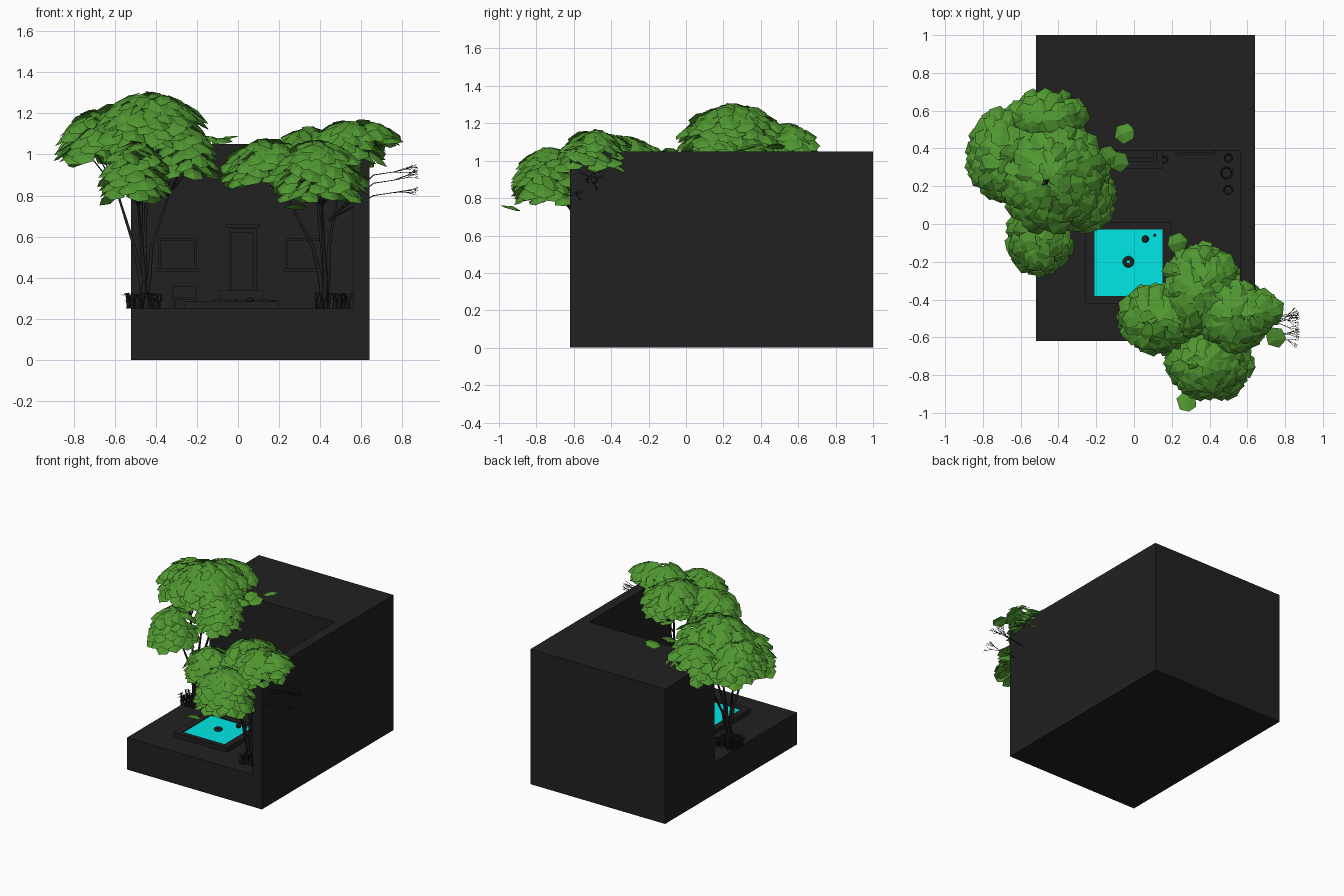
import bpy, bmesh, math, random
from mathutils import Vector, Matrix

if "Cube" in bpy.data.objects:
    bpy.data.objects.remove(bpy.data.objects["Cube"])

random.seed(7)


def material(name, rgb):
    m = bpy.data.materials.new(name)
    m.diffuse_color = (*rgb, 1)
    m.use_nodes = True
    m.node_tree.nodes["Principled BSDF"].inputs["Base Color"].default_value = m.diffuse_color
    return m


DARK = material("dark", (0.015, 0.015, 0.015))
GREEN = material("leaf_green", (0.08, 0.31, 0.03))
WATER = material("water_cyan", (0.0, 0.8, 0.78))


def finish(name, bm, mat=DARK):
    me = bpy.data.meshes.new(name)
    bm.to_mesh(me)
    bm.free()
    me.materials.append(mat)
    ob = bpy.data.objects.new(name, me)
    bpy.context.collection.objects.link(ob)
    return ob


def add_box(bm, x0, x1, y0, y1, z0, z1):
    m = Matrix.Translation(((x0 + x1) / 2, (y0 + y1) / 2, (z0 + z1) / 2)) @ \
        Matrix.Diagonal((x1 - x0, y1 - y0, z1 - z0, 1))
    bmesh.ops.create_cube(bm, size=1, matrix=m)


def boxes(name, *dims, mat=DARK):
    bm = bmesh.new()
    for d in dims:
        add_box(bm, *d)
    return finish(name, bm, mat)


def prism(name, pts, mat=DARK):
    """Extrude an XY outline between two heights."""
    outline, z0, z1 = pts
    bm = bmesh.new()
    f = bm.faces.new([bm.verts.new((x, y, z0)) for x, y in outline])
    ext = bmesh.ops.extrude_face_region(bm, geom=[f])["geom"]
    bmesh.ops.translate(bm, vec=(0, 0, z1 - z0),
                        verts=[v for v in ext if isinstance(v, bmesh.types.BMVert)])
    bmesh.ops.recalc_face_normals(bm, faces=bm.faces)
    return finish(name, bm, mat)


def lathe(name, profile, x, y, z):
    bm = bmesh.new()
    vs = [bm.verts.new((r, 0, h)) for r, h in profile]
    es = [bm.edges.new(p) for p in zip(vs, vs[1:])]
    bmesh.ops.spin(bm, geom=vs + es, cent=(0, 0, 0), axis=(0, 0, 1), angle=math.tau, steps=16)
    bmesh.ops.remove_doubles(bm, verts=bm.verts, dist=1e-5)
    bmesh.ops.recalc_face_normals(bm, faces=bm.faces)
    ob = finish(name, bm)
    ob.location = (x, y, z)
    return ob


def tubes(name, paths, radius):
    cu = bpy.data.curves.new(name, "CURVE")
    cu.dimensions = "3D"
    cu.bevel_depth = radius
    cu.bevel_resolution = 1
    cu.use_fill_caps = True
    for path in paths:
        sp = cu.splines.new("POLY")
        sp.points.add(len(path) - 1)
        for p, (co, r) in zip(sp.points, path):
            p.co = (*co, 1)
            p.radius = r
    cu.materials.append(DARK)
    ob = bpy.data.objects.new(name, cu)
    bpy.context.collection.objects.link(ob)
    return ob


# Terrain block: low courtyard base, and an L of tall walls at the back and right
boxes("courtyard_base", (-0.52, 0.64, -0.62, 1.0, 0, 0.25))
prism("tall_walls", ([(0.64, -0.62), (0.64, 1.0), (-0.52, 1.0), (-0.52, 0.39),
                      (0.56, 0.39), (0.56, -0.62)], 0.25, 1.05))

# Pool with raised rim, water, ring float and small floats
boxes("pool_rim", (-0.26, 0.2, -0.03, 0.01, 0.25, 0.285), (-0.26, 0.2, -0.42, -0.38, 0.25, 0.285),
      (-0.26, -0.21, -0.38, -0.03, 0.25, 0.285), (0.15, 0.2, -0.38, -0.03, 0.25, 0.285))
boxes("pool_water", (-0.21, 0.15, -0.38, -0.03, 0.25, 0.278), mat=WATER)
bpy.ops.mesh.primitive_torus_add(major_segments=24, minor_segments=10, major_radius=0.02,
                                 minor_radius=0.01, location=(-0.03, -0.2, 0.286))
ring = bpy.context.object
ring.name = "ring_float"
ring.data.materials.append(DARK)
bpy.ops.object.shade_smooth()
lathe("ball_float", [(0, 0), (0.015, 0.005), (0.019, 0.015), (0.015, 0.026), (0, 0.031)],
      0.06, -0.08, 0.274)
lathe("small_float", [(0, 0), (0.006, 0), (0.007, 0.008), (0, 0.014)], 0.11, -0.06, 0.276)

# House front: door, steps, windows, lamp
boxes("door_frame", (-0.045, -0.03, 0.37, 0.39, 0.34, 0.64), (0.075, 0.09, 0.37, 0.39, 0.34, 0.64),
      (-0.045, 0.09, 0.37, 0.39, 0.62, 0.64))
boxes("door", (-0.03, 0.075, 0.382, 0.39, 0.34, 0.62),
      *[(x, x + 0.035, 0.376, 0.385, z, z + 0.07) for x in (-0.018, 0.028) for z in (0.36, 0.445, 0.53)])
boxes("door_canopy", (-0.06, 0.105, 0.35, 0.39, 0.645, 0.66))
boxes("door_steps", (-0.12, 0.15, 0.29, 0.39, 0.25, 0.295), (-0.09, 0.12, 0.33, 0.39, 0.295, 0.34))
for side, x0, x1 in (("left", -0.39, -0.2), ("right", 0.23, 0.42)):
    xm = (x0 + x1) / 2
    boxes(side + "_window", (x0, x0 + 0.012, 0.375, 0.39, 0.44, 0.59),
          (x1 - 0.012, x1, 0.375, 0.39, 0.44, 0.59), (x0, x1, 0.375, 0.39, 0.578, 0.59),
          (x0 - 0.01, x1 + 0.01, 0.365, 0.39, 0.43, 0.445), (x0, x1, 0.386, 0.39, 0.44, 0.59),
          (xm - 0.004, xm + 0.004, 0.38, 0.39, 0.44, 0.59))
boxes("bench", (-0.32, -0.2, 0.3, 0.36, 0.295, 0.305), (-0.32, -0.2, 0.355, 0.365, 0.305, 0.36),
      *[(x, x + 0.01, y, y + 0.01, 0.25, 0.295) for x in (-0.315, -0.215) for y in (0.305, 0.345)])

# Pots by the door and along the right wall
POT = [(0, 0), (0.018, 0), (0.028, 0.04), (0.031, 0.05), (0.025, 0.05), (0.02, 0.035), (0, 0.035)]
for i, (x, y, s) in enumerate([(0.16, 0.34, 0.7), (0.5, 0.35, 0.8), (0.49, 0.27, 1.2), (0.5, 0.18, 0.9)]):
    pot = lathe(f"pot_{i}", [(r * s, h * s * 1.2) for r, h in POT], x, y, 0.25)


def add_leaf(bm, pos, yaw, droop, roll, s):
    """Broad leaf folded along its midrib, hanging away from its base."""
    m = Matrix.Translation(pos) @ Matrix.Rotation(yaw, 4, "Z") @ \
        Matrix.Rotation(droop, 4, "Y") @ Matrix.Rotation(roll, 4, "X") @ Matrix.Scale(s, 4)
    def v(*c):
        return bm.verts.new(m @ Vector(c))
    a, b, c = v(-0.5, 0, 0), v(0.1, 0, 0.08), v(0.55, 0, -0.05)
    for k in (1, -1):
        p, q = v(-0.32, 0.4 * k, -0.04), v(0.25, 0.46 * k, -0.08)
        f1, f2 = [a, b, q, p], [b, c, q]
        for f in (f1, f2):
            bm.faces.new(f[::-1] if k < 0 else f)


def canopy(name, lumps, strays):
    bm = bmesh.new()
    for (cx, cy, cz), (rx, ry, rz), n in lumps:
        for i in range(n):
            a = i * 2.39996
            h = 1 - 1.5 * (i + 0.5) / n
            w = math.sqrt(1 - h * h) * random.uniform(0.85, 1.0)
            pos = Vector((cx + rx * w * math.cos(a), cy + ry * w * math.sin(a), cz + rz * h))
            add_leaf(bm, pos, a + random.uniform(-0.5, 0.5), random.uniform(0.1, 0.3) + 0.45 * w,
                     random.uniform(-0.35, 0.35), random.uniform(0.095, 0.13))
    for p in strays:
        add_leaf(bm, Vector(p), random.uniform(0, 6), 0.2, 0.1, 0.11)
    return finish(name, bm, GREEN)


left_lumps = [((-0.43, 0.25, 1.12), (0.27, 0.27, 0.17), 110),
              ((-0.68, 0.36, 1.05), (0.18, 0.22, 0.15), 70),
              ((-0.46, 0.55, 1.05), (0.2, 0.14, 0.14), 50),
              ((-0.5, -0.08, 0.88), (0.15, 0.17, 0.17), 60),
              ((-0.26, 0.14, 0.98), (0.14, 0.16, 0.15), 45)]
right_lumps = [((0.36, -0.36, 1.0), (0.19, 0.23, 0.12), 80),
               ((0.53, -0.48, 1.03), (0.17, 0.18, 0.12), 60),
               ((0.14, -0.5, 0.93), (0.2, 0.16, 0.13), 70),
               ((0.4, -0.73, 0.88), (0.2, 0.18, 0.18), 85),
               ((0.64, -0.47, 1.09), (0.12, 0.1, 0.06), 18)]
canopy("left_tree_leaves", left_lumps,
       [(-0.05, 0.48, 1.08), (-0.08, 0.33, 1.07), (-0.14, 0.36, 1.08), (-0.17, 0.3, 1.05)])
canopy("right_tree_leaves", right_lumps, [(0.23, -0.1, 0.95), (0.75, -0.6, 1.07), (0.28, -0.94, 0.75)])


def tree_wood(name, base, lumps):
    """Several stems bending from the base into each leaf cluster, with side shoots."""
    b, paths = Vector(base), []
    for c, r, n in lumps:
        c = Vector(c)
        fork = b.lerp(c, 0.2)
        fork.z = b.z + 0.3
        mid = fork.lerp(c, 0.5) + Vector((0, 0, 0.03))
        paths.append([(b, 1.3), (b.lerp(fork, 0.5) + Vector((0.008, 0, 0)), 1), (fork, 0.8), (mid, 0.5), (c, 0.25)])
        for k in range(6):
            a = k * math.tau / 6
            end = c + Vector((r[0] * math.cos(a), r[1] * math.sin(a), 0.3 * r[2])) * 0.8
            paths.append([(mid, 0.35), (mid.lerp(end, 0.5) + Vector((0, 0, 0.02)), 0.25), (end, 0.1)])
    return tubes(name, paths, 0.011)


tree_wood("left_tree_wood", (-0.46, 0.12, 0.25), left_lumps)
tree_wood("right_tree_wood", (0.42, -0.46, 0.25), right_lumps[:4])

# Bare twigs reaching out past the right wall
twigs = []


def grow(p, d, length, depth):
    q = p + d * length
    q.x = min(q.x, 0.905)
    twigs.append([(p, 0.4 + 0.4 * depth), (q, 0.3 + 0.3 * depth)])
    if depth:
        for t in (-1, 0.1, 1):
            nd = Vector((d.x, d.y + 0.38 * t + random.uniform(-0.2, 0.2),
                         d.z + random.uniform(-0.3, 0.3))).normalized()
            grow(q, nd, length * 0.62, depth - 1)


for end in ((0.66, -0.57, 0.8), (0.66, -0.48, 0.86), (0.66, -0.53, 0.9)):
    start, end = Vector((0.44, -0.47, 0.68)), Vector(end)
    twigs.append([(start, 3), (end, 1.6)])
    grow(end, Vector((1, random.uniform(-0.3, 0.3), 0.15)).normalized(), 0.1, 3)
tubes("bare_twigs", twigs, 0.0016)

# Grass tufts around the tree bases
for side, cx, cy in (("left", -0.46, 0.11), ("right", 0.46, -0.46)):
    bm = bmesh.new()
    for i in range(110):
        p = Vector((cx + random.uniform(-0.08, 0.08), cy + random.uniform(-0.07, 0.07), 0.25))
        a, l = random.uniform(0, math.tau), random.uniform(0.03, 0.06)
        out, across = Vector((math.cos(a), math.sin(a), 0)), Vector((-math.sin(a), math.cos(a), 0)) * 0.006
        mid = p + out * l * 0.3 + Vector((0, 0, l * 1.3))
        tip = p + out * l * 0.8 + Vector((0, 0, l * 1.1))
        v = [bm.verts.new(c) for c in (p - across, p + across, mid + across, mid - across, tip)]
        bm.faces.new(v[:4])
        bm.faces.new((v[3], v[2], v[4]))
    finish(side + "_grass_tuft", bm)
